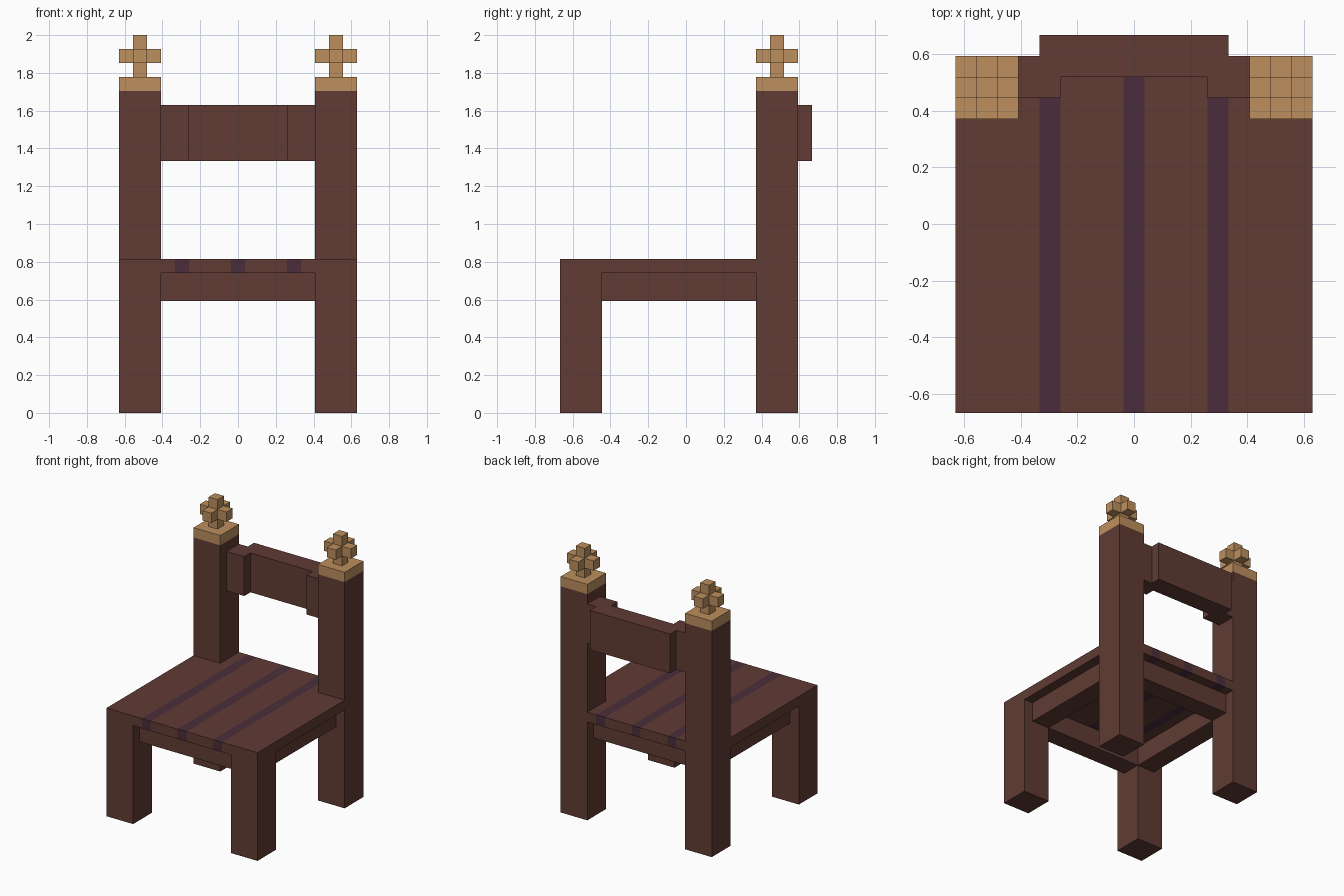
import bpy, bmesh
from mathutils import Vector

if "Cube" in bpy.data.objects:
    bpy.data.objects.remove(bpy.data.objects["Cube"], do_unlink=True)

U = 2 / 27  # one block


def material(name, rgb):
    m = bpy.data.materials.new(name)
    m.use_nodes = True
    m.diffuse_color = (*rgb, 1)
    bsdf = next(n for n in m.node_tree.nodes if n.type == 'BSDF_PRINCIPLED')
    bsdf.inputs["Base Color"].default_value = (*rgb, 1)
    return m


WOOD = material("dark red wood", (0.119, 0.0437, 0.034))
INLAY = material("purple inlay", (0.0685, 0.027, 0.0437))
GOLD = material("tan gold", (0.503, 0.275, 0.112))


def finish(name, bm, *mats):
    """Scale block units to size and link the object."""
    bmesh.ops.recalc_face_normals(bm, faces=bm.faces)
    bmesh.ops.scale(bm, vec=(U, U, U), verts=bm.verts)
    me = bpy.data.meshes.new(name)
    bm.to_mesh(me)
    bm.free()
    for m in mats:
        me.materials.append(m)
    ob = bpy.data.objects.new(name, me)
    bpy.context.collection.objects.link(ob)
    return ob


def box(name, lo, hi, mat):
    bm = bmesh.new()
    bmesh.ops.create_cube(bm, size=1)
    lo, hi = Vector(lo), Vector(hi)
    for v in bm.verts:
        v.co = (lo + hi) / 2 + v.co * (hi - lo)
    return finish(name, bm, mat)


def raise_faces(bm, height):
    """Extrude a flat sheet into a closed slab."""
    out = bmesh.ops.extrude_face_region(bm, geom=bm.faces[:], use_keep_orig=True)
    verts = [g for g in out["geom"] if isinstance(g, bmesh.types.BMVert)]
    bmesh.ops.translate(bm, verts=verts, vec=(0, 0, height))


# Legs, posts, side rails, caps and finials on both sides
for side, s in (("left", 1), ("right", -1)):
    def span(a, b):
        return sorted((s * a, s * b))

    x0, x1 = span(5.5, 8.5)
    box(side + "_front_leg", (x0, -9, 0), (x1, -6, 10), WOOD)
    box(side + "_back_post", (x0, 5, 0), (x1, 8, 23), WOOD)
    box(side + "_post_cap", (x0, 5, 23), (x1, 8, 24), GOLD)
    r0, r1 = span(5.5, 7.5)
    box(side + "_seat_rail", (r0, -6, 8), (r1, 5, 10), WOOD)

    # Six-armed finial: a cube with every face pulled out
    bm = bmesh.new()
    bmesh.ops.create_cube(bm, size=1)
    arms = bmesh.ops.extrude_discrete_faces(bm, faces=bm.faces[:])["faces"]
    cube = bmesh.new()
    bmesh.ops.create_cube(cube, size=1)
    bm.free()
    bm = cube
    for f in bm.faces[:]:
        n = f.calc_center_median().normalized()
        new = bmesh.ops.extrude_discrete_faces(bm, faces=[f])["faces"][0]
        bmesh.ops.translate(bm, verts=new.verts[:], vec=n)
    bmesh.ops.translate(bm, verts=bm.verts, vec=(s * 7, 6.5, 25.5))
    finish(side + "_finial", bm, GOLD)

# Front and back seat rails
box("front_seat_rail", (-5.5, -8, 8), (5.5, -6, 10), WOOD)
box("back_seat_rail", (-5.5, 5, 8), (5.5, 7, 10), WOOD)

# Seat slab with inlaid stripes, notched around the posts
xs = [-8.5, -5.5, -4.5, -3.5, -0.5, 0.5, 3.5, 4.5, 5.5, 8.5]
ys = [-9, 5, 8]
bm = bmesh.new()
grid = [[bm.verts.new((x, y, 10)) for y in ys] for x in xs]
for i in range(len(xs) - 1):
    for j in range(2):
        if j == 1 and i in (0, len(xs) - 2):
            continue
        bm.faces.new((grid[i][j], grid[i + 1][j], grid[i + 1][j + 1], grid[i][j + 1]))
bmesh.ops.delete(bm, geom=[v for v in bm.verts if not v.link_faces], context='VERTS')
raise_faces(bm, 1)
for f in bm.faces:
    cx = abs(f.calc_center_median().x)
    f.material_index = int(cx < 0.4 or 3.6 < cx < 4.4)
finish("seat", bm, WOOD, INLAY)

# Stepped backrest from a plan profile
half = [(3.5, 7), (3.5, 6), (5.5, 6), (5.5, 8), (4.5, 8), (4.5, 9)]
plan = half + [(-x, y) for x, y in reversed(half)]
bm = bmesh.new()
bm.faces.new([bm.verts.new((x, y, 18)) for x, y in plan])
raise_faces(bm, 4)
finish("backrest", bm, WOOD)
